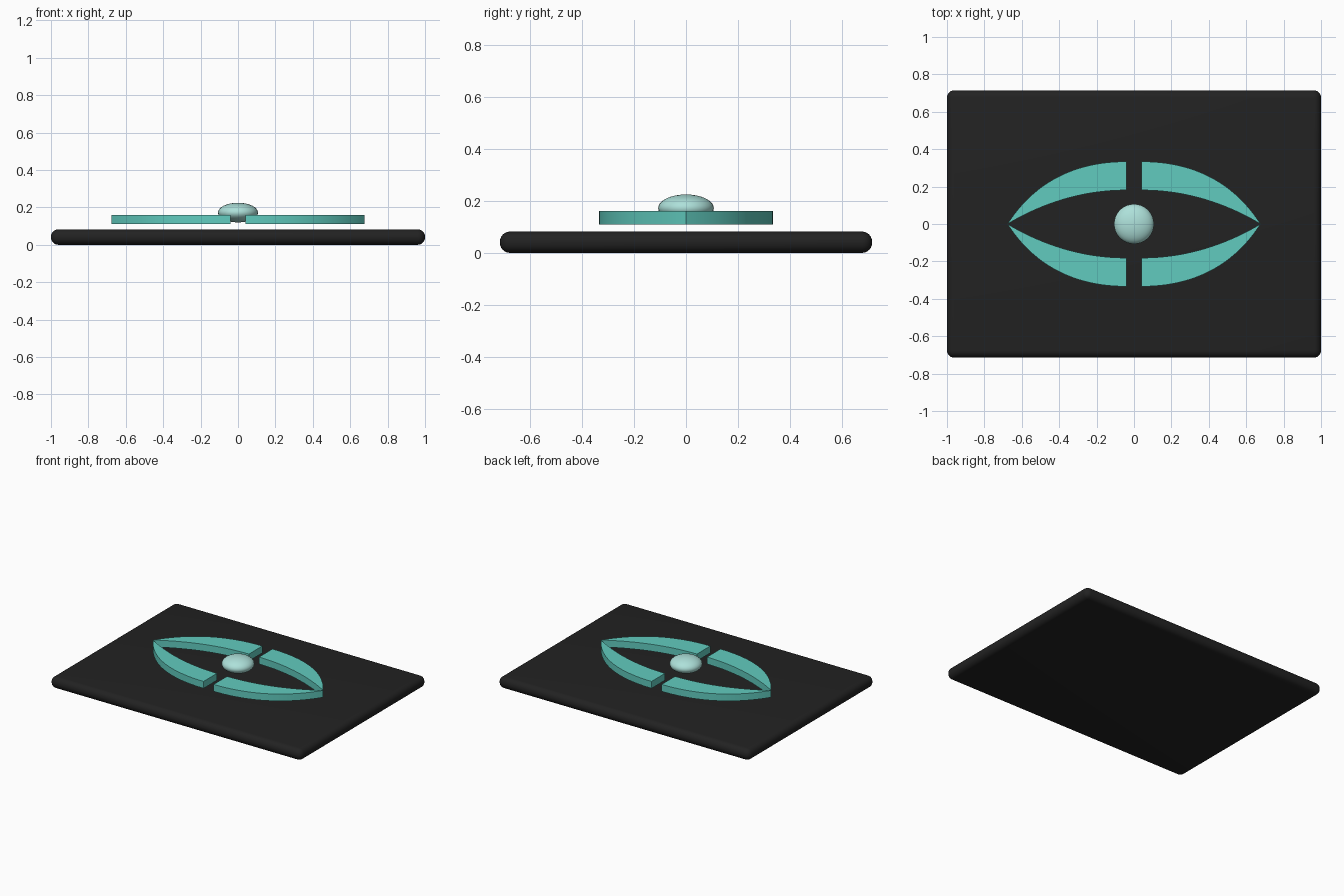
import bpy, bmesh
from mathutils import Vector

if "Cube" in bpy.data.objects:
    bpy.data.objects.remove(bpy.data.objects["Cube"])


def material(name, rgb):
    m = bpy.data.materials.new(name)
    m.use_nodes = True
    m.diffuse_color = (*rgb, 1)
    m.node_tree.nodes["Principled BSDF"].inputs["Base Color"].default_value = (*rgb, 1)
    return m


charcoal = material("charcoal", (0.016, 0.016, 0.016))
teal = material("teal", (0.12, 0.60, 0.52))
pale_teal = material("pale_teal", (0.42, 0.75, 0.70))


def finish(bm, name, mat, smooth=True):
    bmesh.ops.recalc_face_normals(bm, faces=bm.faces)
    mesh = bpy.data.meshes.new(name)
    bm.to_mesh(mesh)
    bm.free()
    mesh.materials.append(mat)
    ob = bpy.data.objects.new(name, mesh)
    bpy.context.collection.objects.link(ob)
    if smooth:
        bpy.ops.object.select_all(action="DESELECT")
        ob.select_set(True)
        bpy.context.view_layer.objects.active = ob
        bpy.ops.object.shade_smooth_by_angle(angle=0.6)
    return ob


# Base plate with fully rounded edges
bm = bmesh.new()
bmesh.ops.create_cube(bm, size=1)
bmesh.ops.scale(bm, vec=(2, 1.43, 0.082), verts=bm.verts)
bmesh.ops.translate(bm, vec=(0, 0, 0.041), verts=bm.verts)
bmesh.ops.bevel(bm, geom=bm.edges[:], offset=0.039, segments=6,
                profile=0.5, affect="EDGES")
finish(bm, "base_plate", charcoal)

# Four crescent blades around the centre, split by a narrow gap
TIP, GAP = 0.677, 0.04


def arc(height, shoulder, steps=24):
    """Quadratic curve from the pointed tip to the gap."""
    a, b, c = Vector((TIP, 0)), Vector((shoulder, height)), Vector((GAP, height))
    return [a * (1 - t) ** 2 + b * 2 * t * (1 - t) + c * t * t
            for t in (i / steps for i in range(steps + 1))]


def blade(name, sx, sy):
    bm = bmesh.new()
    outer, inner = arc(0.334, 0.46), arc(0.181, 0.37)
    rows = [[bm.verts.new((sx * p.x, sy * p.y, 0.11)) for p in line]
            for line in (outer, inner[1:])]
    rows[1].insert(0, rows[0][0])
    for i in range(len(outer) - 1):
        quad = [rows[0][i], rows[0][i + 1], rows[1][i + 1], rows[1][i]]
        bm.faces.new(list(dict.fromkeys(quad)))
    top = bmesh.ops.extrude_face_region(bm, geom=bm.faces[:])["geom"]
    bmesh.ops.translate(bm, vec=(0, 0, 0.05),
                        verts=[v for v in top if isinstance(v, bmesh.types.BMVert)])
    finish(bm, name, teal)


for sx, side in ((1, "left"), (-1, "right")):
    for sy, end in ((1, "back"), (-1, "front")):
        blade(f"blade_{end}_{side}", sx, sy)

# Flattened dome in the middle
bm = bmesh.new()
bmesh.ops.create_uvsphere(bm, u_segments=32, v_segments=16, radius=0.107)
bmesh.ops.scale(bm, vec=(1, 1, 0.49), verts=bm.verts)
bmesh.ops.translate(bm, vec=(0, 0, 0.172), verts=bm.verts)
finish(bm, "centre_bead", pale_teal)
